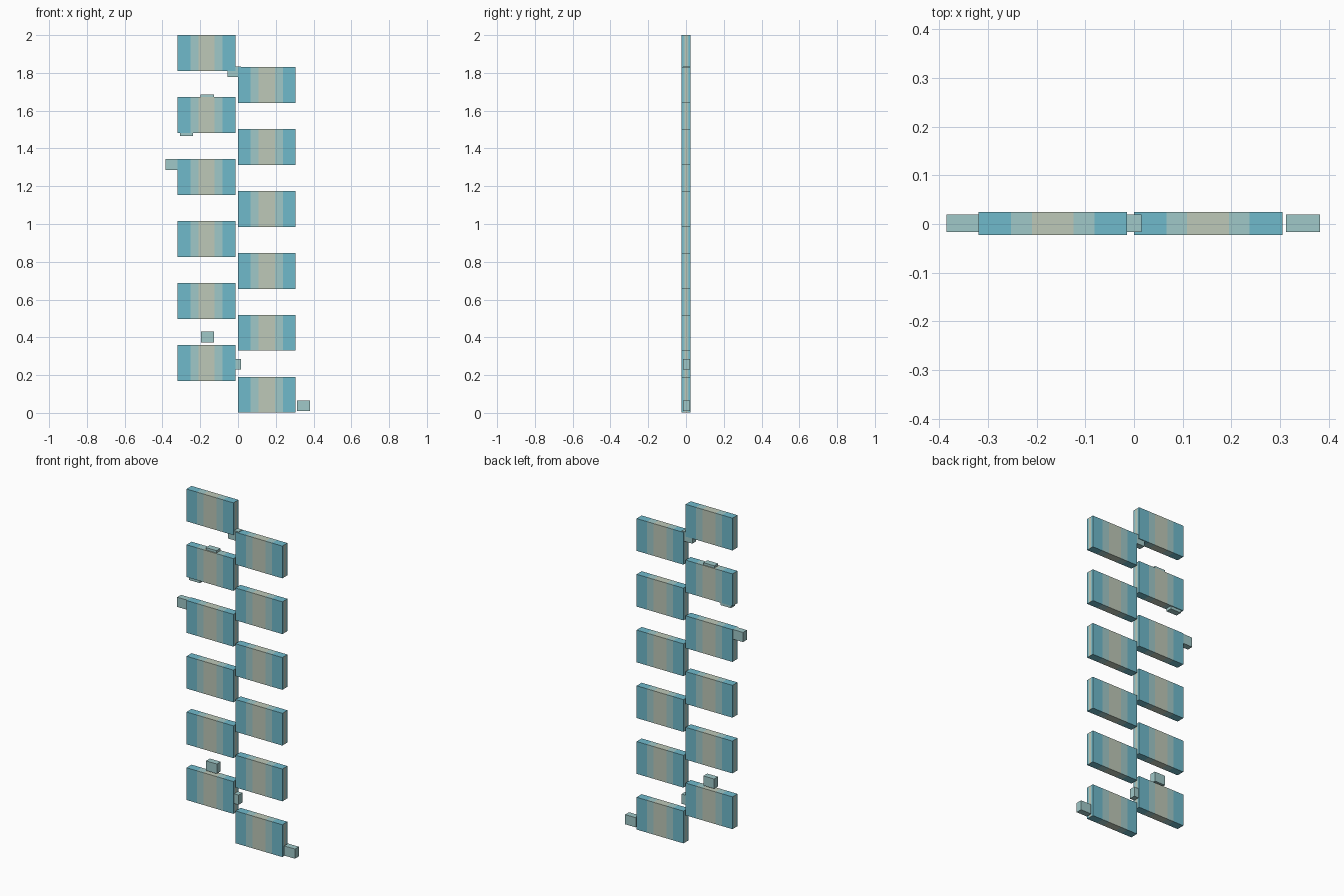
import bpy
import bmesh
from mathutils import Vector

cube = bpy.data.objects.get("Cube")
if cube:
    bpy.data.objects.remove(cube, do_unlink=True)


def material(name, colour):
    mat = bpy.data.materials.new(name)
    mat.use_nodes = True
    mat.diffuse_color = (*colour, 1)
    mat.node_tree.nodes["Principled BSDF"].inputs["Base Color"].default_value = (*colour, 1)
    return mat


blue = material("sky blue", (0.16, 0.49, 0.60))
teal = material("pale teal", (0.35, 0.58, 0.58))
sand = material("sand", (0.51, 0.58, 0.48))

# Stripe edges as fractions of half a face's width
INNER, OUTER = 0.28, 0.56


def box(name, centre, size, materials, striped=False):
    bm = bmesh.new()
    bmesh.ops.create_cube(bm, size=2)
    if striped:
        # Cut across the width and the thickness, then colour by distance from the middle
        for axis in (Vector((1, 0, 0)), Vector((0, 1, 0))):
            for edge in (-OUTER, -INNER, INNER, OUTER):
                bmesh.ops.bisect_plane(bm, geom=bm.verts[:] + bm.edges[:] + bm.faces[:],
                                       plane_co=axis * edge, plane_no=axis)
        bm.normal_update()
        for face in bm.faces:
            middle = face.calc_center_median()
            across = abs(middle.y if abs(face.normal.x) > 0.5 else middle.x)
            face.material_index = 2 if across < INNER else 1 if across < OUTER else 0
    bmesh.ops.scale(bm, vec=Vector(size) / 2, verts=bm.verts)
    mesh = bpy.data.meshes.new(name)
    bm.to_mesh(mesh)
    bm.free()
    for mat in materials:
        mesh.materials.append(mat)
    obj = bpy.data.objects.new(name, mesh)
    obj.location = centre
    bpy.context.collection.objects.link(obj)
    return obj


# Two staggered columns of striped panels
PANEL = (0.305, 0.047, 0.19)
for side, x, lowest in (("right", -0.167, 0.265), ("left", 0.152, 0.096)):
    for i in range(6):
        box(f"{side}_panel_{i + 1}", (x, 0.001, lowest + i * 0.328), PANEL,
            (blue, teal, sand), striped=True)

# Small blocks scattered around the columns
BLOCKS = ((0.347, 0.038), (-0.02, 0.257), (-0.162, 0.402), (-0.35, 1.315),
          (-0.272, 1.494), (-0.163, 1.657), (-0.02, 1.806))
for i, (x, z) in enumerate(BLOCKS):
    box(f"small_block_{i + 1}", (x, 0.002, z), (0.07, 0.036, 0.057), (teal,))
